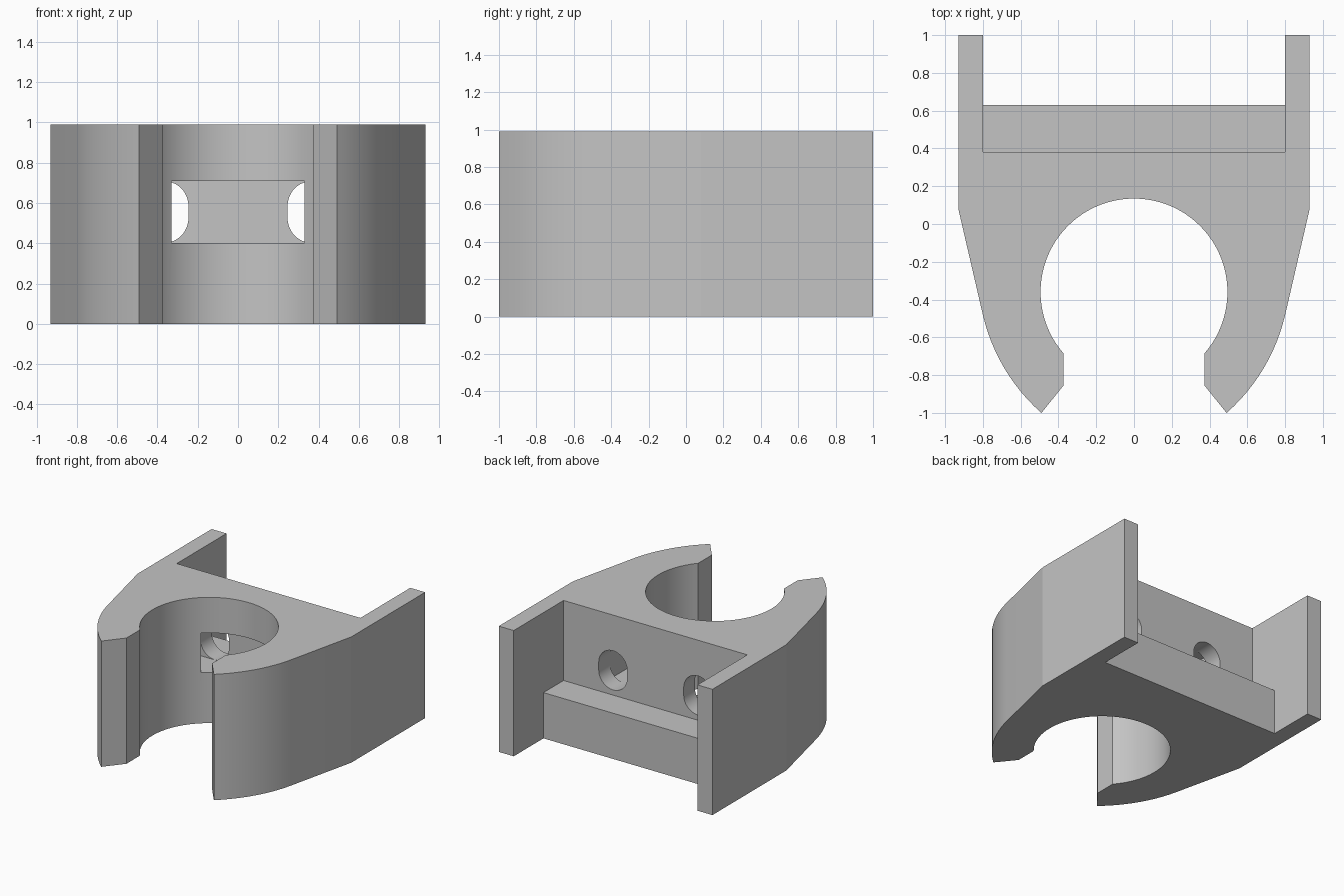
import bpy
import bmesh
from math import cos, sin, pi, radians, atan2, hypot

cube = bpy.data.objects.get("Cube")
if cube:
    bpy.data.objects.remove(cube, do_unlink=True)

HEIGHT = 0.99

grey = bpy.data.materials.new("plain grey")
grey.use_nodes = True
colour = (0.55, 0.55, 0.55, 1)
grey.diffuse_color = colour
grey.node_tree.nodes["Principled BSDF"].inputs["Base Color"].default_value = colour


def arc(cx, cy, r, start, end, steps):
    """Points along an arc, angles in radians."""
    return [(cx + r * cos(start + (end - start) * i / steps),
             cy + r * sin(start + (end - start) * i / steps))
            for i in range(steps + 1)]


def prism(name, outline, low, high, axis):
    """Extrude an outline along one axis."""
    place = {"x": lambda a, b, h: (h, a, b),
             "y": lambda a, b, h: (a, h, b),
             "z": lambda a, b, h: (a, b, h)}[axis]
    bm = bmesh.new()
    bottom = [bm.verts.new(place(a, b, low)) for a, b in outline]
    top = [bm.verts.new(place(a, b, high)) for a, b in outline]
    bm.faces.new(bottom)
    bm.faces.new(top)
    n = len(outline)
    for i in range(n):
        j = (i + 1) % n
        bm.faces.new((bottom[i], bottom[j], top[j], top[i]))
    bmesh.ops.recalc_face_normals(bm, faces=bm.faces)
    mesh = bpy.data.meshes.new(name)
    bm.to_mesh(mesh)
    bm.free()
    mesh.materials.append(grey)
    obj = bpy.data.objects.new(name, mesh)
    bpy.context.collection.objects.link(obj)
    return obj


# Clip body: straight sides, curved jaws and a round open bore
bore_y, bore_r = -0.36, 0.495
lip_x, lip_y = 0.373, -0.685
jaw_x, jaw_y, jaw_r = -0.167, -0.256, 0.993
side = [(0.93, 1), (0.93, 0.08)]
side += arc(jaw_x, jaw_y, jaw_r, atan2(-0.224, 0.967), atan2(-0.744, 0.657), 12)
side += [(lip_x, -0.855)]
lip_angle = atan2(lip_y - bore_y, lip_x)
bore = arc(0, bore_y, hypot(lip_x, lip_y - bore_y), lip_angle, pi - lip_angle, 64)
outline = side + bore + [(-x, y) for x, y in reversed(side)]
body = prism("clip_body", outline, 0, HEIGHT, "z")

# Rear pocket that leaves two side walls and a low shelf
cutters = [prism("pocket_cutter",
                 [(0.38, 1.2), (0.38, 0.36), (0.63, 0.36), (0.63, -0.2), (1.2, -0.2), (1.2, 1.2)],
                 -0.8, 0.8, "x")]

# Strap slot opening into the bore
cutters.append(prism("slot_cutter",
                     [(-0.495, 0.4), (0.495, 0.4), (0.495, 0.71), (-0.495, 0.71)],
                     0.009, 0.24, "y"))

# Rounded strap holes from the pocket to the slot
for s in (-1, 1):
    hole = (arc(s * 0.37, 0.585, 0.124, 0, pi, 24)
            + arc(s * 0.37, 0.525, 0.124, pi, 2 * pi, 24))
    cutters.append(prism("strap_hole_cutter", hole, 0.15, 0.5, "y"))

bpy.ops.object.select_all(action="DESELECT")
bpy.context.view_layer.objects.active = body
body.select_set(True)
for cutter in cutters:
    cutter.hide_render = True
    mod = body.modifiers.new(cutter.name, "BOOLEAN")
    mod.operation = "DIFFERENCE"
    mod.solver = "EXACT"
    mod.object = cutter
    bpy.ops.object.modifier_apply(modifier=mod.name)
for cutter in cutters:
    bpy.data.objects.remove(cutter, do_unlink=True)

bpy.ops.object.shade_smooth_by_angle(angle=radians(10))
